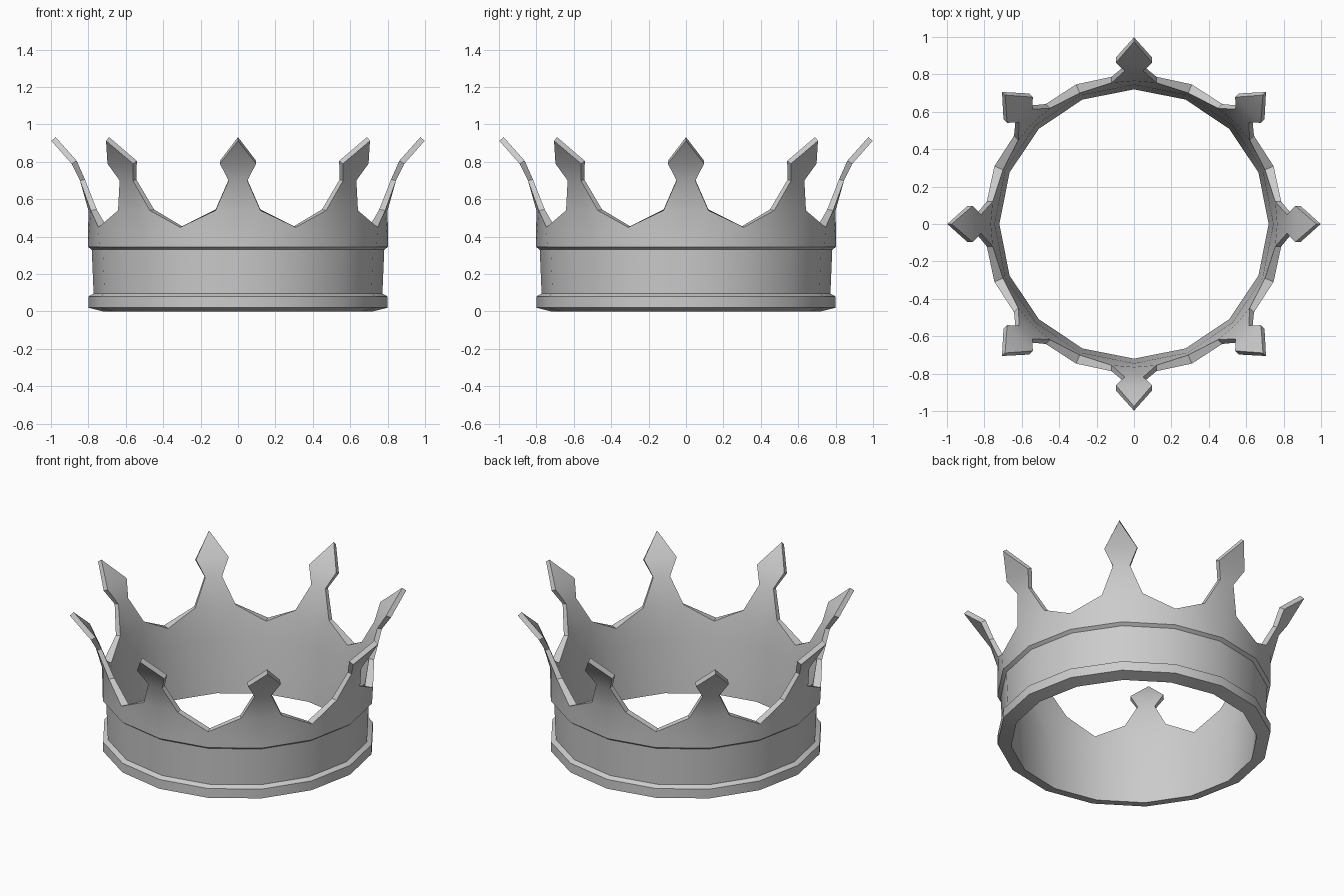
import bpy
import bmesh
import math
from mathutils import Matrix, Vector

if "Cube" in bpy.data.objects:
    bpy.data.objects.remove(bpy.data.objects["Cube"], do_unlink=True)

POINTS = 8
HALF = math.pi / POINTS

# Grey metal
metal = bpy.data.materials.new("grey metal")
metal.use_nodes = True
colour = (0.6, 0.6, 0.6, 1)
metal.diffuse_color = colour
metal.node_tree.nodes["Principled BSDF"].inputs["Base Color"].default_value = colour

# Band cross-section (radius, height), outside and inside
band_out = [(0.72, 0), (0.80, 0.02), (0.80, 0.08), (0.772, 0.095),
            (0.782, 0.33), (0.802, 0.345)]
band_in = [(0.72, 0), (0.745, 0.345)]

# Spike levels: half width, edge radius, centre radius, height
spike_out = [(0.12, 0.787, 0.80, 0.54), (0.05, 0.845, 0.845, 0.70),
             (0.097, 0.89, 0.89, 0.79)]
spike_in = [(0.12, 0.755, 0.765, 0.545), (0.05, 0.818, 0.818, 0.705),
            (0.097, 0.862, 0.805 + 0.057, 0.805)]

bm = bmesh.new()


def face(points):
    bm.faces.new([bm.verts.new(p) for p in points])


def on_ring(radius, z, angle):
    return Vector((radius * math.cos(angle), radius * math.sin(angle), z))


def half_wall(band, valley, spike, tip):
    """One side of half a spike and the band below; returns its upper outline."""
    centre = [on_ring(r, z, 0) for r, z in band]
    side = [on_ring(r, z, HALF) for r, z in band]
    for i in range(len(band) - 1):
        face((centre[i], side[i], side[i + 1], centre[i + 1]))
    valley = on_ring(*valley, HALF)
    edge = [Vector((r, w, z)) for w, r, c, z in spike]
    mid = [Vector((c, 0, z)) for w, r, c, z in spike]
    tip = Vector((tip[0], 0, tip[1]))
    face((centre[-1], side[-1], valley, edge[0]))
    face((centre[-1], edge[0], mid[0]))
    for i in range(len(spike) - 1):
        face((mid[i], edge[i], edge[i + 1], mid[i + 1]))
    face((mid[-1], edge[-1], tip))
    return [valley] + edge + [tip]


outer = half_wall(band_out, (0.808, 0.45), spike_out, (0.998, 0.912))
inner = half_wall(band_in, (0.758, 0.45), spike_in, (0.975, 0.932))

# Rim joining the outer and inner outlines
for i in range(len(outer) - 1):
    face((outer[i], outer[i + 1], inner[i + 1], inner[i]))

# Mirror the half spike, then repeat it around the axis
copy = bmesh.ops.duplicate(bm, geom=bm.faces[:])["geom"]
bmesh.ops.scale(bm, vec=(1, -1, 1),
                verts=[v for v in copy if isinstance(v, bmesh.types.BMVert)])
segment = bm.faces[:]
for i in range(1, POINTS):
    copy = bmesh.ops.duplicate(bm, geom=segment)["geom"]
    bmesh.ops.transform(bm, matrix=Matrix.Rotation(2 * HALF * i, 4, "Z"),
                        verts=[v for v in copy if isinstance(v, bmesh.types.BMVert)])
bmesh.ops.remove_doubles(bm, verts=bm.verts[:], dist=0.0005)
bmesh.ops.recalc_face_normals(bm, faces=bm.faces[:])

mesh = bpy.data.meshes.new("crown")
bm.to_mesh(mesh)
bm.free()
mesh.materials.append(metal)
crown = bpy.data.objects.new("crown", mesh)
bpy.context.collection.objects.link(crown)
bpy.context.view_layer.objects.active = crown
crown.select_set(True)
bpy.ops.object.shade_smooth_by_angle(angle=math.radians(30))
